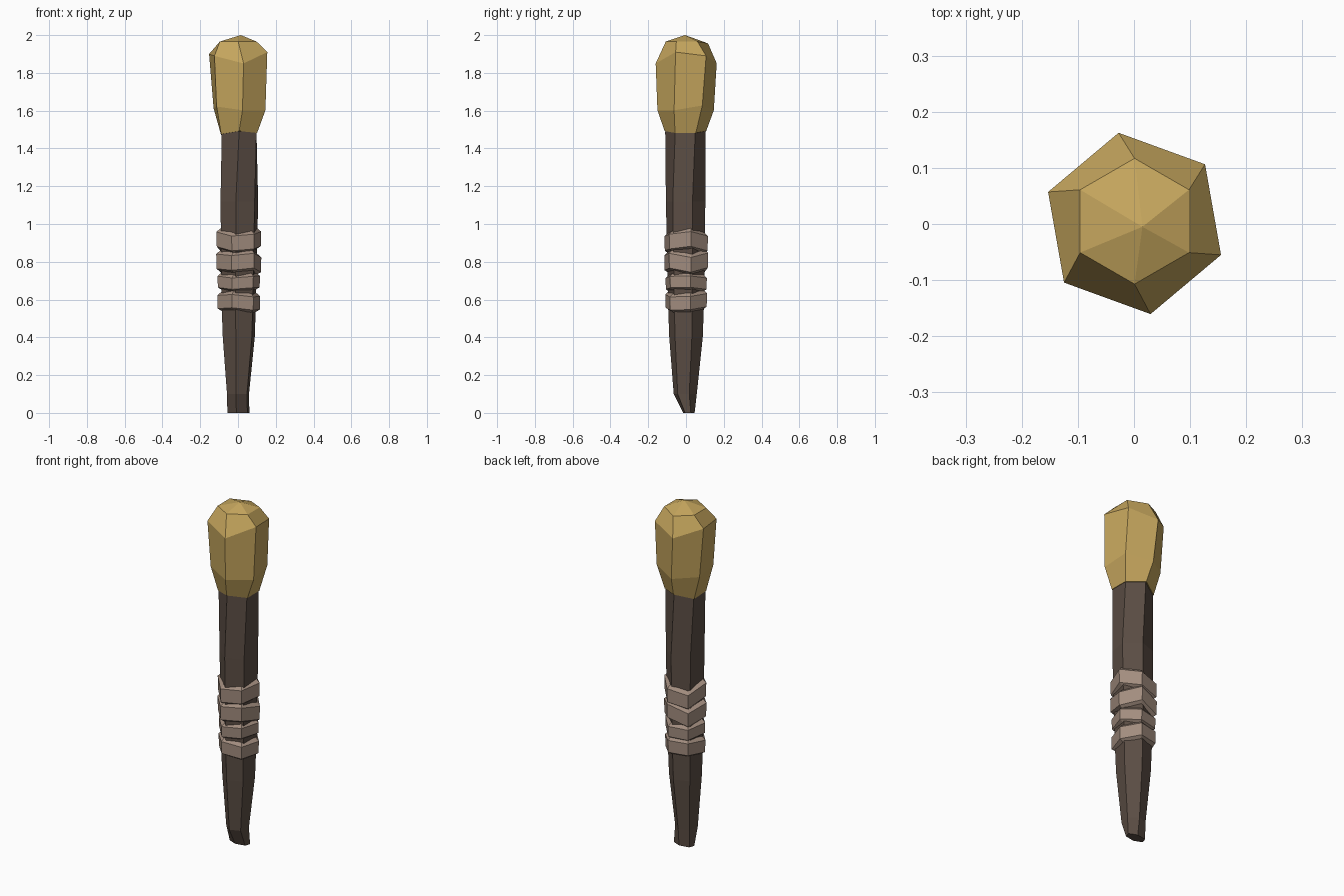
import bpy, bmesh, math
from mathutils import Vector

if "Cube" in bpy.data.objects:
    bpy.data.objects.remove(bpy.data.objects["Cube"])


def material(name, rgb):
    m = bpy.data.materials.new(name)
    m.diffuse_color = (*rgb, 1)
    m.use_nodes = True
    m.node_tree.nodes["Principled BSDF"].inputs["Base Color"].default_value = m.diffuse_color
    return m


def ring(z, r, phase, cx=0.0, cy=0.0, dz=(0,) * 6, sy=1.0):
    """Six-sided cross-section; dz shifts each corner up or down."""
    pts = []
    for k in range(6):
        a = math.radians(phase + 60 * k)
        pts.append(Vector((cx + r * math.cos(a), cy + sy * r * math.sin(a), z + dz[k])))
    return pts


def loft(name, rings, mat, apex=None, closed=False):
    """Skin the rings bottom to top; cap the ends, or join last to first."""
    bm = bmesh.new()
    vs = [[bm.verts.new(p) for p in r] for r in rings]
    pairs = list(zip(vs, vs[1:]))
    if closed:
        pairs.append((vs[-1], vs[0]))
    for lo, hi in pairs:
        for k in range(6):
            n = (k + 1) % 6
            bm.faces.new((lo[k], lo[n], hi[n], hi[k]))
    if not closed:
        bm.faces.new(vs[0][::-1])
        if apex:
            tip = bm.verts.new(apex)
            for k in range(6):
                bm.faces.new((vs[-1][k], vs[-1][(k + 1) % 6], tip))
        else:
            bm.faces.new(vs[-1])
    bmesh.ops.recalc_face_normals(bm, faces=bm.faces)
    me = bpy.data.meshes.new(name)
    bm.to_mesh(me)
    bm.free()
    me.materials.append(mat)
    ob = bpy.data.objects.new(name, me)
    bpy.context.collection.objects.link(ob)
    return ob


wood = material("dark_wood", (0.105, 0.075, 0.058))
cloth = material("wrap_cloth", (0.36, 0.265, 0.21))
gold = material("head_gold", (0.56, 0.38, 0.11))

# Handle: tapered, slightly twisted hexagonal stick with a chiselled foot
loft("handle", [
    ring(0.00, 0.062, 20, 0.002, 0.015, sy=0.5),
    ring(0.10, 0.062, 20, 0.0, -0.004, dz=(0, 0, 0, 0, 0, 0)),
    ring(0.40, 0.090, 20, 0.004, 0.0),
    ring(0.56, 0.096, 20, 0.004, 0.0),
    ring(1.12, 0.106, 20, 0.007, -0.002),
    ring(1.49, 0.106, 30, 0.006, -0.004),
], wood)

# Wrapping: four uneven hexagonal bands around the grip
bands = [
    (0.590, 0.050, 0.116, (-0.005, 0.010, 0.010, 0.000, 0.005, -0.008)),
    (0.692, 0.045, 0.115, (0.006, -0.005, -0.008, 0.005, -0.005, 0.004)),
    (0.797, 0.054, 0.122, (-0.010, 0.014, -0.022, 0.008, 0.000, 0.012)),
    (0.910, 0.054, 0.121, (0.014, -0.010, -0.030, 0.012, -0.010, 0.000)),
]
for i, (z, h, r, dz) in enumerate(bands):
    loft(f"grip_band_{i + 1}", [
        ring(z - h, r - 0.022, 14, 0.004, 0.001, dz),
        ring(z - h + 0.012, r - 0.002, 12, 0.004, 0.001, dz),
        ring(z + h - 0.018, r, 12, 0.004, 0.001, dz),
        ring(z + h, r - 0.020, 14, 0.004, 0.001, dz),
    ], cloth, closed=True)

# Head: flared faceted club end with a low pointed cap
loft("head", [
    ring(1.482, 0.110, 30, 0.006, -0.003, (0, 0.01, -0.012, -0.006, 0.01, 0.0)),
    ring(1.612, 0.150, 36, 0.008, -0.002, (0.015, -0.01, 0, 0.01, -0.01, -0.01)),
    ring(1.880, 0.164, 40, 0.001, 0.001, (0.01, -0.03, 0.02, 0.01, -0.03, 0.03)),
    ring(1.966, 0.112, 30, 0.001, 0.005, (0, -0.01, 0, 0, 0, 0)),
], gold, apex=(0.015, -0.005, 2.0))
